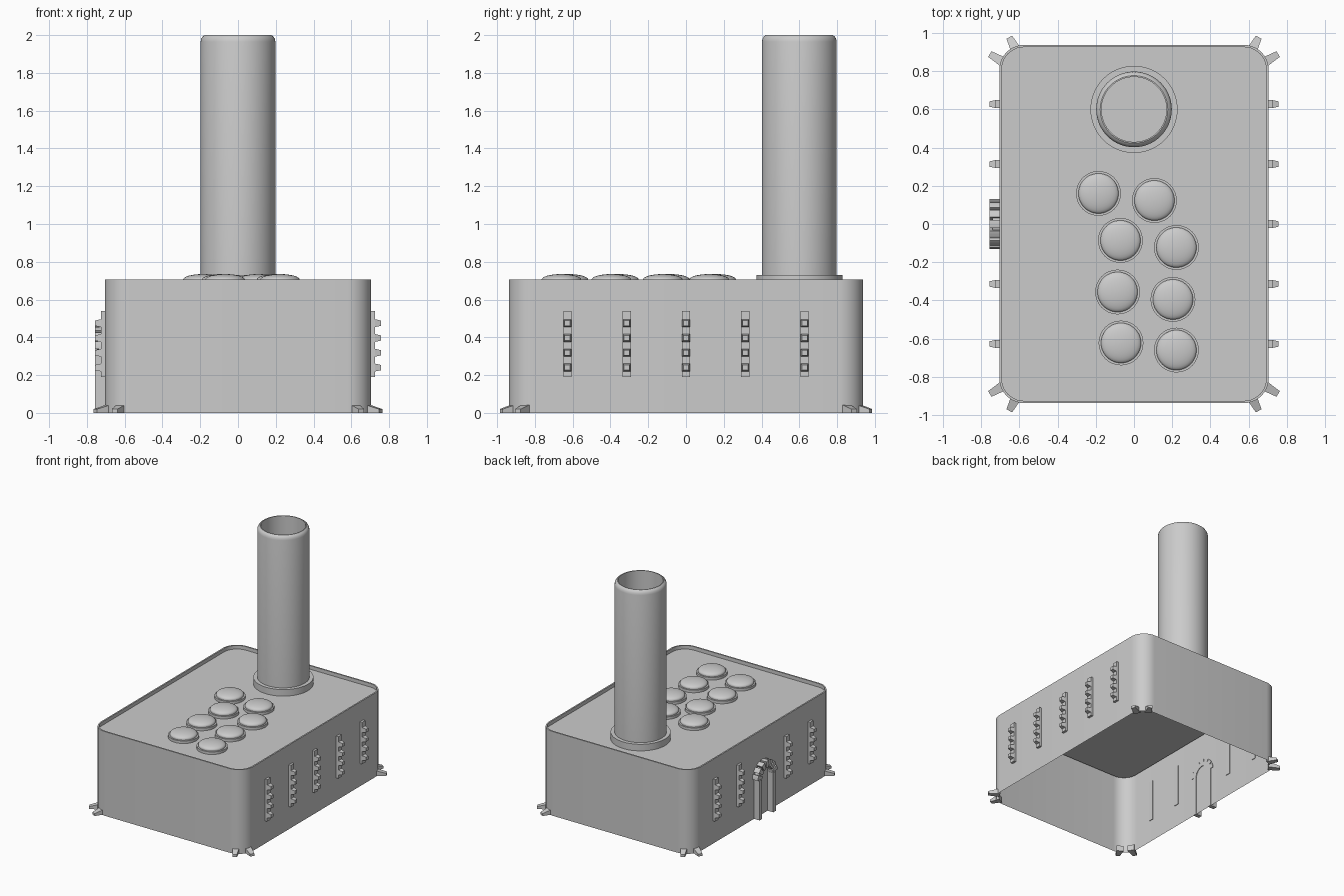
import bpy, bmesh, math
from mathutils import Vector

if "Cube" in bpy.data.objects:
    bpy.data.objects.remove(bpy.data.objects["Cube"])


def finish(name, bm, smooth=False):
    bmesh.ops.recalc_face_normals(bm, faces=bm.faces[:])
    me = bpy.data.meshes.new(name)
    bm.to_mesh(me)
    bm.free()
    ob = bpy.data.objects.new(name, me)
    bpy.context.collection.objects.link(ob)
    if smooth:
        bpy.ops.object.select_all(action='DESELECT')
        ob.select_set(True)
        bpy.context.view_layer.objects.active = ob
        bpy.ops.object.shade_smooth_by_angle(angle=math.radians(35))
    return ob


def bridge(bm, rings, cap_start=False, cap_end=False):
    loops = [[bm.verts.new(p) for p in r] for r in rings]
    n = len(loops[0])
    for a, b in zip(loops, loops[1:]):
        for i in range(n):
            j = (i + 1) % n
            bm.faces.new((a[i], a[j], b[j], b[i]))
    if cap_start:
        bm.faces.new(loops[0])
    if cap_end:
        bm.faces.new(loops[-1])


def lathe(name, x, y, profile, seg=48):
    bm = bmesh.new()
    rings = [[(x + r * math.cos(2 * math.pi * i / seg), y + r * math.sin(2 * math.pi * i / seg), z)
              for i in range(seg)] for r, z in profile]
    bridge(bm, rings, cap_end=True)
    return finish(name, bm, True)


def rounded_rect(hx, hy, r, z, seg=10):
    pts = []
    for k, (sx, sy) in enumerate([(1, 1), (-1, 1), (-1, -1), (1, -1)]):
        for i in range(seg + 1):
            a = math.pi / 2 * (k + i / seg)
            pts.append((sx * (hx - r) + r * math.cos(a), sy * (hy - r) + r * math.sin(a), z))
    return pts


def frustum(bm, base, tip, w0, w1, zr0, zr1):
    """Tapered block from base to tip (xy points), with widths and z ranges at both ends."""
    b, t = Vector(base), Vector(tip)
    d = (t - b).normalized()
    s = Vector((-d.y, d.x))
    rings = []
    for c, w, (lo, hi) in ((b, w0, zr0), (t, w1, zr1)):
        p, q = c - s * w / 2, c + s * w / 2
        rings.append([(p.x, p.y, lo), (q.x, q.y, lo), (q.x, q.y, hi), (p.x, p.y, hi)])
    bridge(bm, rings, True, True)


HX, HY, TOP, DECK = 0.705, 0.938, 0.705, 0.675

# Body shell: open underneath, thin rim around a sunken deck
bm = bmesh.new()
bridge(bm, [rounded_rect(HX, HY, 0.13, 0), rounded_rect(HX, HY, 0.13, TOP),
            rounded_rect(HX - .012, HY - .012, 0.118, TOP),
            rounded_rect(HX - .012, HY - .012, 0.118, DECK)], cap_end=True)
finish("body_shell", bm, True)

# Chimney with rounded lip and base flange
lathe("chimney", 0, 0.6, [(.198, DECK), (.198, 1.965), (.195, 1.98), (.188, 1.992), (.177, 2.0),
                          (.170, 2.0), (.170, DECK + .01)], 64)
lathe("chimney_flange", 0, 0.6, [(.228, DECK), (.228, .73), (.198, .73)], 64)

# Domed roof buttons
DOMES = [(-.186, .16), (.107, .123), (-.071, -.086), (.222, -.123),
         (-.086, -.356), (.204, -.395), (-.068, -.623), (.222, -.66)]
for i, (x, y) in enumerate(DOMES):
    dome = [(.105 * math.cos(a), .705 + .03 * math.sin(a))
            for a in (math.pi / 2 * k / 8 for k in range(8))]
    lathe(f"roof_dome_{i + 1}", x, y,
          [(.117, DECK), (.117, .697), (.105, .697)] + dome + [(.004, .735)])

# Studded strips on both sides (the left middle is taken by the doorway)
for side, label in ((1, "right"), (-1, "left")):
    for k in range(-2, 3):
        if side == -1 and k == 0:
            continue
        bm = bmesh.new()
        y = k * 0.314
        frustum(bm, (side * .70, y), (side * .725, y), .043, .043, (.19, .54), (.19, .54))
        for j in range(4):
            z = .24 + j * .0783
            frustum(bm, (side * .724, y), (side * .757, y), .042, .028,
                    (z - .021, z + .021), (z - .014, z + .014))
        finish(f"{label}_strip_{k + 3}", bm)

# Two claws at each corner
for sx in (1, -1):
    for sy in (1, -1):
        bm = bmesh.new()
        for b, t in (((.615, .905), (.653, .978)), ((.675, .842), (.755, .89))):
            frustum(bm, (sx * b[0], sy * b[1]), (sx * t[0], sy * t[1]), .055, .034,
                    (0, .047), (0, .02))
        finish(f"claws_{'right' if sx > 0 else 'left'}_{'back' if sy > 0 else 'front'}", bm)

# Doorway on the left: two posts and a band of arch stones
SPRING = 0.33
bm = bmesh.new()
for s in (1, -1):
    frustum(bm, (-.70, s * .09), (-.757, s * .09), .034, .034, (0, SPRING), (0, SPRING))
finish("door_posts", bm)


def arch_piece(bm, a0, a1, r0, r1, x, seg=3):
    rings = []
    for i in range(seg + 1):
        a = a0 + (a1 - a0) * i / seg
        c, s = math.cos(a), math.sin(a)
        rings.append([(px, r * c, SPRING + r * s)
                      for px, r in ((-.70, r0), (x, r0), (x, r1), (-.70, r1))])
    bridge(bm, rings, True, True)


bm = bmesh.new()
arch_piece(bm, 0, math.pi, .075, .107, -.742, 16)
finish("door_arch", bm)
bm = bmesh.new()
for i in range(7):
    mid = math.pi * (i + .5) / 7
    arch_piece(bm, mid - .16, mid + .16, .073, .13, -.757)
finish("door_arch_stones", bm)
